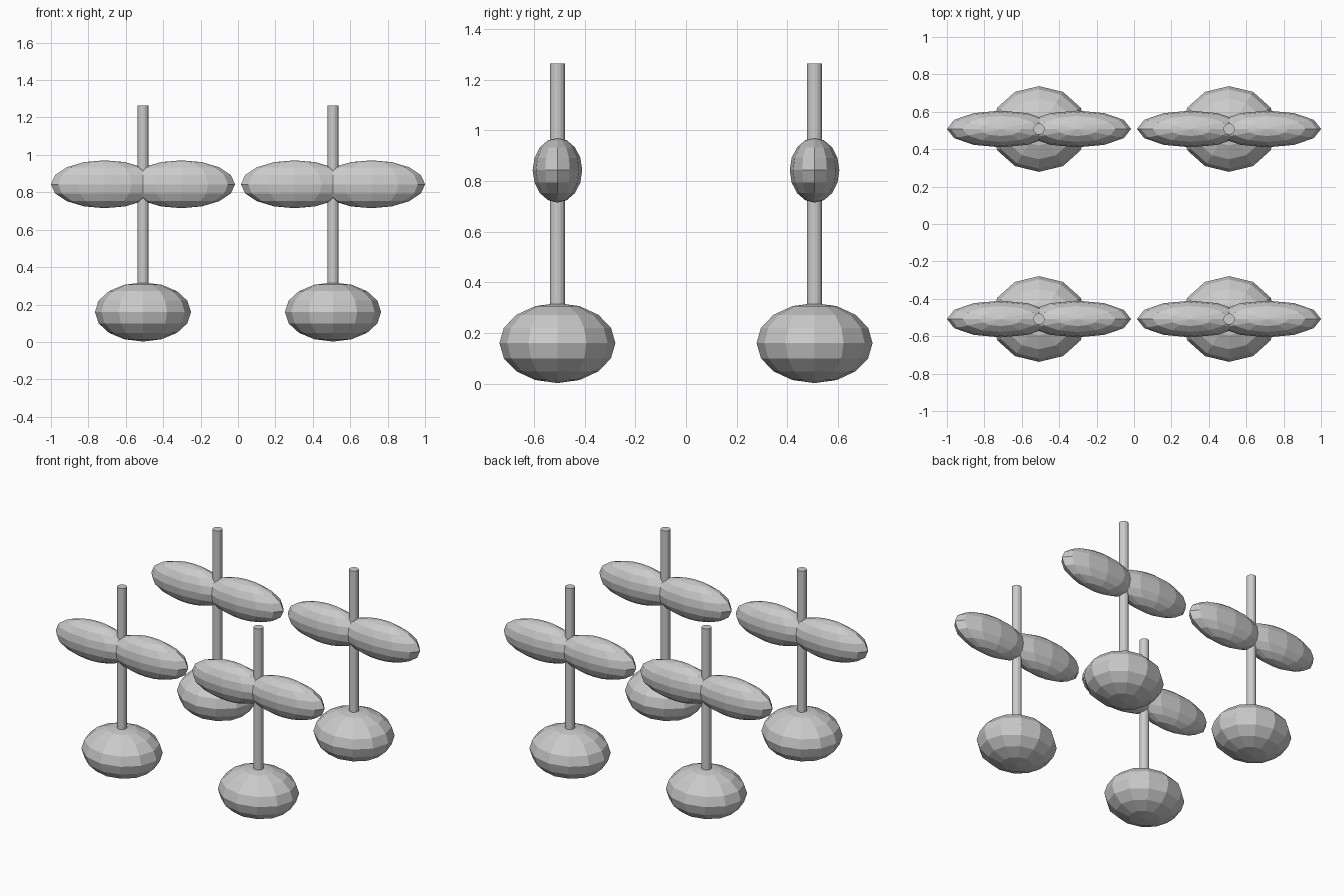
import bpy

if "Cube" in bpy.data.objects:
    bpy.data.objects.remove(bpy.data.objects["Cube"])

SPACING = 0.508   # distance of each post from the centre lines


def ellipsoid(name, loc, radii):
    bpy.ops.mesh.primitive_uv_sphere_add(segments=12, ring_count=8, radius=1, location=loc)
    ob = bpy.context.object
    ob.name = name
    ob.scale = radii
    return ob


def post(name, x, y, bottom, top, radius):
    bpy.ops.mesh.primitive_cylinder_add(vertices=16, radius=radius, depth=top - bottom,
                                        location=(x, y, (top + bottom) / 2))
    bpy.context.object.name = name


for x, side in ((-SPACING, "left"), (SPACING, "right")):
    for y, end in ((-SPACING, "front"), (SPACING, "back")):
        tag = f"{end}_{side}"
        # Rounded pod at the foot
        ellipsoid(f"{tag}_pod", (x, y, 0.16), (0.257, 0.229, 0.158))
        # Thin upright shaft
        post(f"{tag}_shaft", x, y, 0.1, 1.264, 0.03)
        # Pair of long blades meeting at the shaft
        for s, label in ((-1, "left"), (1, "right")):
            ellipsoid(f"{tag}_{label}_blade", (x + s * 0.205, y, 0.843), (0.287, 0.098, 0.128))
